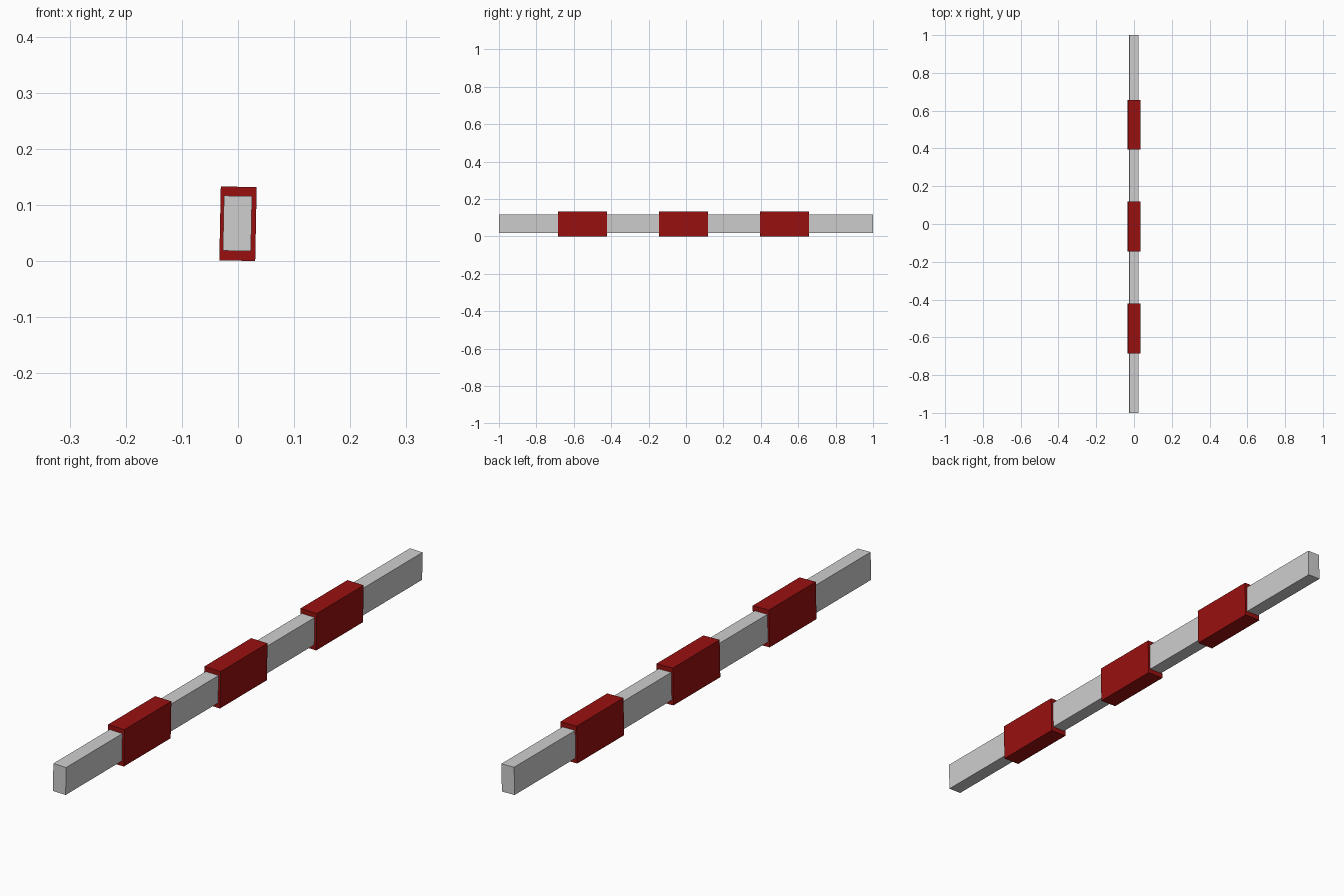
import bpy
from math import sin, cos
from mathutils import Matrix

if "Cube" in bpy.data.objects:
    bpy.data.objects.remove(bpy.data.objects["Cube"])

TILT = 0.02      # slight roll of the whole rail about its length
MID_Z = 0.0665


def material(name, rgb):
    m = bpy.data.materials.new(name)
    m.diffuse_color = (*rgb, 1)
    m.use_nodes = True
    m.node_tree.nodes["Principled BSDF"].inputs["Base Color"].default_value = m.diffuse_color
    return m


grey = material("light_grey", (0.62, 0.62, 0.62))
red = material("dark_red", (0.32, 0.005, 0.005))


def box(name, size, centre, mat):
    """Flat-sided box, rolled about the rail axis."""
    bpy.ops.mesh.primitive_cube_add(size=1)
    ob = bpy.context.object
    ob.name = name
    pivot = Matrix.Translation((0, 0, MID_Z))
    place = Matrix.Translation(centre) @ Matrix.Diagonal((*size, 1))
    ob.data.transform(pivot @ Matrix.Rotation(TILT, 4, 'Y') @ pivot.inverted() @ place)
    ob.data.materials.append(mat)
    return ob


# Long rail
box("rail", (0.050, 2.0, 0.098), (-0.001, 0, 0.067), grey)

# Three evenly spaced sleeves around the rail
for i in range(3):
    box(f"sleeve_{i + 1}", (0.064, 0.263, 0.1317),
        (0, -0.553 + 0.5395 * i, MID_Z), red)
